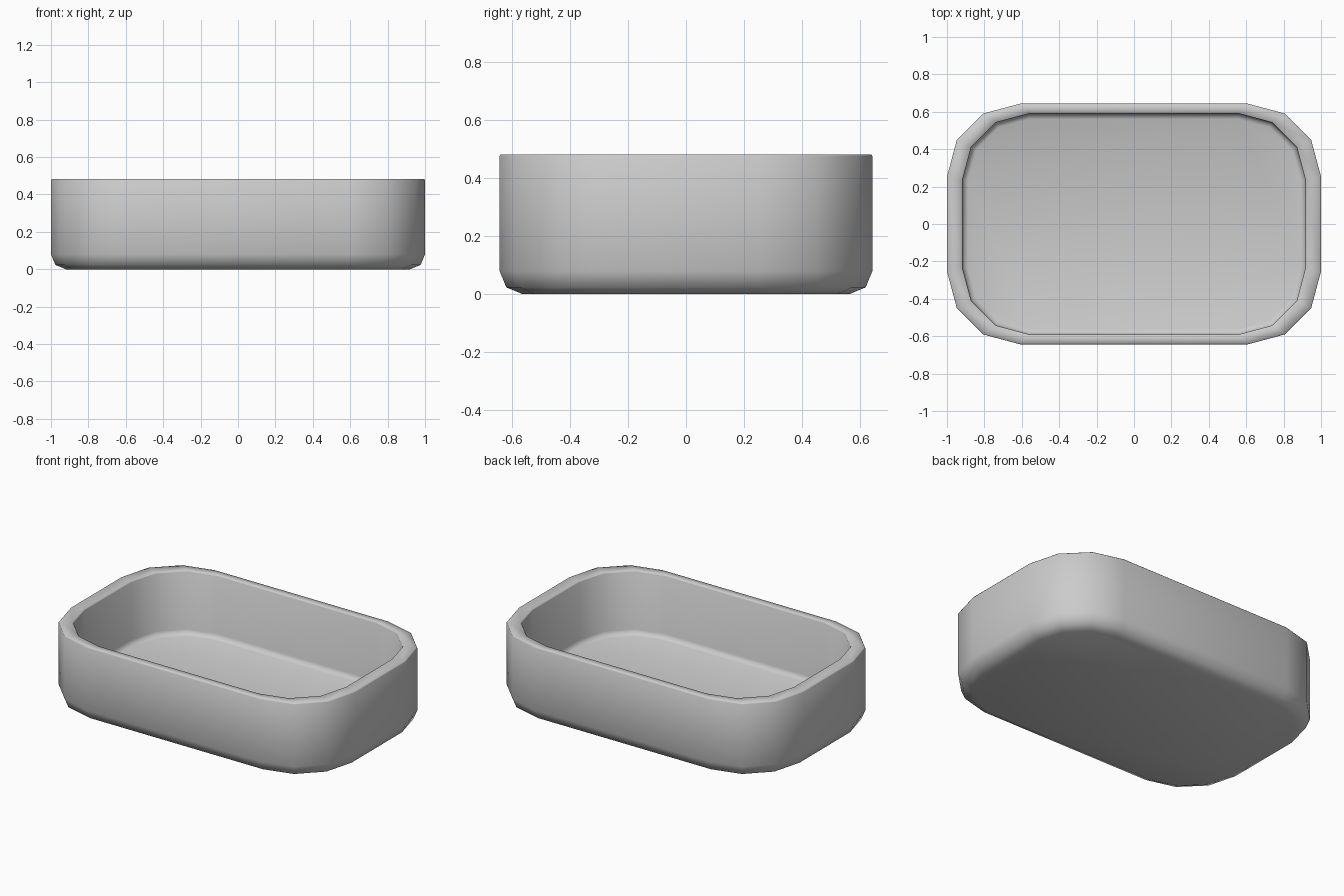
import bpy, bmesh, math

if "Cube" in bpy.data.objects:
    bpy.data.objects.remove(bpy.data.objects["Cube"])

HX, HY, R, H = 1.0, 0.643, 0.39, 0.482
SEG = 3  # segments per rounded corner


def outline(inset, scale=1.0):
    """Rounded rectangle, scaled then inset evenly."""
    r = R * scale - inset
    cx, cy = (HX - R) * scale, (HY - R) * scale
    pts = []
    for k, (sx, sy) in enumerate([(1, 1), (-1, 1), (-1, -1), (1, -1)]):
        for i in range(SEG + 1):
            a = math.pi / 2 * (k + i / SEG)
            pts.append((sx * cx + r * math.cos(a), sy * cy + r * math.sin(a)))
    return pts


# Wall profile from underside, over the rim, down to the inner floor
B, S = 0.08, 0.918
b = B * (1 - math.sqrt(0.5))
FLOOR, F = 0.08, 0.03
f = F * (1 - math.sqrt(0.5))
profile = [
    (B, 1, 0.0), (b, 1, b), (0, 1, B),
    (0, 1, H - 0.006), (0.004, 1, H),
    (-0.004, S, H), (0, S, H - 0.006),
    (0, S, FLOOR + F), (f, S, FLOOR + f), (F, S, FLOOR),
]

# Loft the rings and cap the underside and floor
bm = bmesh.new()
rings = [[bm.verts.new((x, y, z)) for x, y in outline(i, s)] for i, s, z in profile]
for lo, hi in zip(rings, rings[1:]):
    n = len(lo)
    for j in range(n):
        k = (j + 1) % n
        bm.faces.new((lo[j], lo[k], hi[k], hi[j]))
bm.faces.new(rings[0][::-1])
bm.faces.new(rings[-1])
bmesh.ops.recalc_face_normals(bm, faces=bm.faces[:])
for face in bm.faces:
    face.smooth = True

mesh = bpy.data.meshes.new("tray")
bm.to_mesh(mesh)
bm.free()
tray = bpy.data.objects.new("tray", mesh)
bpy.context.collection.objects.link(tray)
